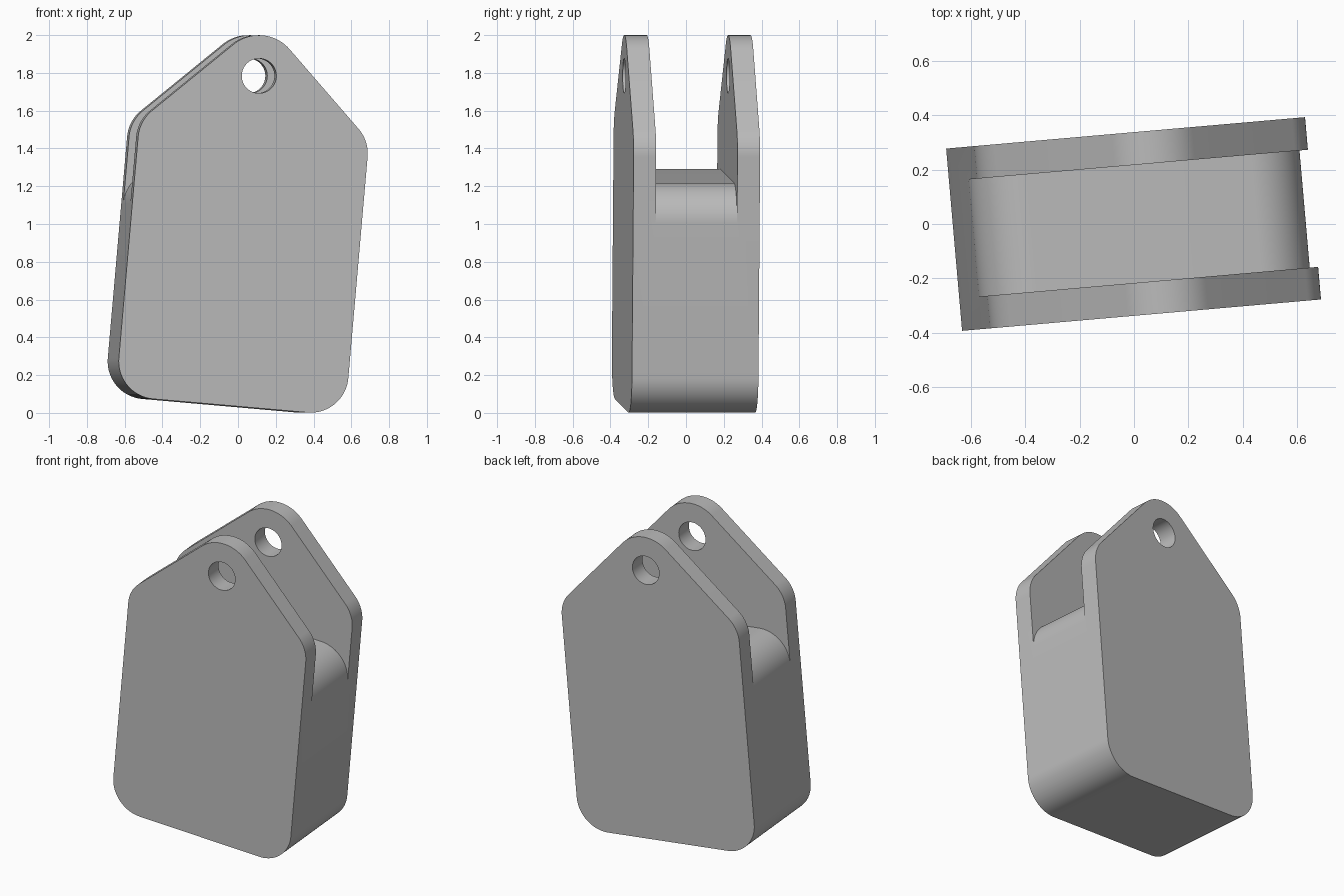
import bpy, bmesh
from math import cos, sin, tan, pi, radians
from mathutils import Vector

cube = bpy.data.objects.get("Cube")
if cube:
    bpy.data.objects.remove(cube, do_unlink=True)

HALF_W, DEPTH, PLATE = 0.612, 0.672, 0.12
EYE_Z, EYE_R, HOLE_R = 1.753, 0.215, 0.092
CORNER, BLOCK_TOP = 0.2, 1.22
SLOPE = radians(44)

grey = bpy.data.materials.new("plain grey")
grey.use_nodes = True
colour = (0.5, 0.5, 0.5, 1)
grey.diffuse_color = colour
grey.node_tree.nodes["Principled BSDF"].inputs["Base Color"].default_value = colour


def rounded(corners, steps=24):
    """Round a closed outline given as (x, z, radius) corners."""
    out = []
    for i, (x, z, r) in enumerate(corners):
        p = Vector((x, z))
        if r == 0:
            out.append(p)
            continue
        a = (Vector(corners[i - 1][:2]) - p).normalized()
        b = (Vector(corners[(i + 1) % len(corners)][:2]) - p).normalized()
        half = a.angle(b) / 2
        centre = p + (a + b).normalized() * (r / sin(half))
        start = p + a * (r / tan(half)) - centre
        end = p + b * (r / tan(half)) - centre
        turn = start.angle_signed(end)
        for k in range(steps + 1):
            t = -turn * k / steps
            out.append(centre + Vector((start.x * cos(t) - start.y * sin(t),
                                        start.x * sin(t) + start.y * cos(t))))
    return out


def extrude(name, outline, depth):
    """Solid from an x-z outline, centred on y."""
    bm = bmesh.new()
    face = bm.faces.new([bm.verts.new((p.x, -depth / 2, p.y)) for p in outline])
    new = bmesh.ops.extrude_face_region(bm, geom=[face])["geom"]
    bmesh.ops.translate(bm, vec=(0, depth, 0),
                        verts=[v for v in new if isinstance(v, bmesh.types.BMVert)])
    bmesh.ops.recalc_face_normals(bm, faces=bm.faces)
    mesh = bpy.data.meshes.new(name)
    bm.to_mesh(mesh)
    bm.free()
    mesh.materials.append(grey)
    obj = bpy.data.objects.new(name, mesh)
    bpy.context.collection.objects.link(obj)
    return obj


# Body: house-shaped outline with a rounded eye at the top
shoulder = EYE_Z + (EYE_R - HALF_W * sin(SLOPE)) / cos(SLOPE)
apex = EYE_Z + EYE_R / cos(SLOPE)
body = extrude("clevis_body", rounded([
    (-HALF_W, 0, CORNER), (HALF_W, 0, CORNER), (HALF_W, shoulder, CORNER),
    (0, apex, EYE_R), (-HALF_W, shoulder, CORNER)]), DEPTH)

# Slot between the cheeks, leaving a block with rounded top edges
low = BLOCK_TOP - CORNER
block = rounded([(-HALF_W, 0, 0), (-HALF_W, BLOCK_TOP, CORNER),
                 (HALF_W, BLOCK_TOP, CORNER), (HALF_W, 0, 0)])[1:-1]
frame = [Vector(p) for p in ((1, low), (1, 2.3), (-1, 2.3), (-1, low))]
slot = extrude("slot_cutter", block + frame, DEPTH - 2 * PLATE)

# Pin hole through both cheeks
hole = extrude("hole_cutter", [
    Vector((HOLE_R * cos(2 * pi * k / 64), EYE_Z + HOLE_R * sin(2 * pi * k / 64)))
    for k in range(64)], 2)

bpy.ops.object.select_all(action='DESELECT')
bpy.context.view_layer.objects.active = body
body.select_set(True)
for cutter in (slot, hole):
    cutter.hide_render = True
    mod = body.modifiers.new(cutter.name, 'BOOLEAN')
    mod.operation, mod.solver, mod.object = 'DIFFERENCE', 'EXACT', cutter
    bpy.ops.object.modifier_apply(modifier=mod.name)
    bpy.data.objects.remove(cutter, do_unlink=True)
bpy.ops.object.shade_smooth_by_angle(angle=radians(30))

# Slight lean and turn of the whole part
body.rotation_euler = (0, radians(5), radians(5))
body.location = (-0.07, -0.006, 0.038)
